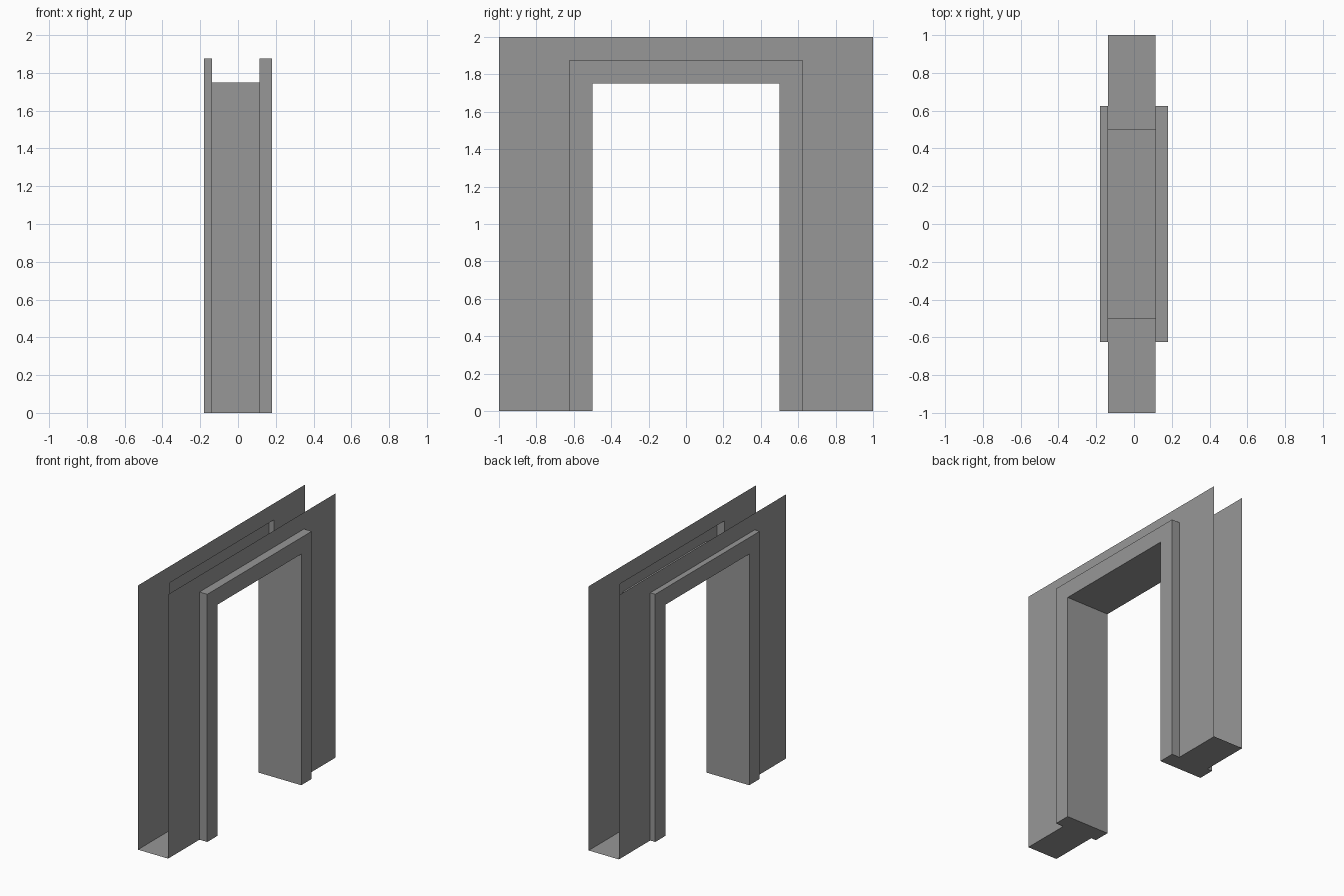
import bpy
import bmesh

cube = bpy.data.objects.get("Cube")
if cube:
    bpy.data.objects.remove(cube, do_unlink=True)

grey = bpy.data.materials.new("plain_grey")
grey.use_nodes = True
colour = (0.31, 0.31, 0.31, 1)
grey.diffuse_color = colour
grey.node_tree.nodes["Principled BSDF"].inputs["Base Color"].default_value = colour

# Half width and height of the nested door outlines
OUTER, TRIM, OPENING = (1.0, 2.0), (0.625, 1.875), (0.5, 1.75)
# Positions through the wall thickness
WALL_R, WALL_L, TRIM_X = -0.138, 0.115, 0.18


def add_object(name, bm):
    mesh = bpy.data.meshes.new(name)
    bm.to_mesh(mesh)
    bm.free()
    mesh.materials.append(grey)
    obj = bpy.data.objects.new(name, mesh)
    bpy.context.collection.objects.link(obj)


def loft(name, sections):
    """Join a row of U-shaped outlines, each given as (x, (half width, height))."""
    bm = bmesh.new()
    rows = [[bm.verts.new((x, y, z)) for y, z in ((-w, 0), (-w, h), (w, h), (w, 0))]
            for x, (w, h) in sections]
    for a, b in zip(rows, rows[1:]):
        for i in range(3):
            bm.faces.new((a[i], a[i + 1], b[i + 1], b[i]))
    add_object(name, bm)


def foot(name, side, sections):
    """Close the underside of one leg."""
    bm = bmesh.new()
    verts = [bm.verts.new((x, side * w, 0)) for x, (w, h) in sections]
    bm.faces.new(verts if side < 0 else verts[::-1])
    add_object(name, bm)


# Section running from the right wall, through the opening, to the left wall
section = [(WALL_R, OUTER), (WALL_R, TRIM), (-TRIM_X, TRIM), (-TRIM_X, OPENING),
           (TRIM_X, OPENING), (TRIM_X, TRIM), (WALL_L, TRIM), (WALL_L, OUTER)]

# Thin wall sheets, hollow trims and the lining of the opening
loft("right_wall", section[:2])
loft("right_door_trim", section[1:4])
loft("opening_lining", section[3:5])
loft("left_door_trim", section[4:7])
loft("left_wall", section[6:])

# Undersides of the legs
foot("front_leg_base", -1, section)
foot("back_leg_base", 1, section)
